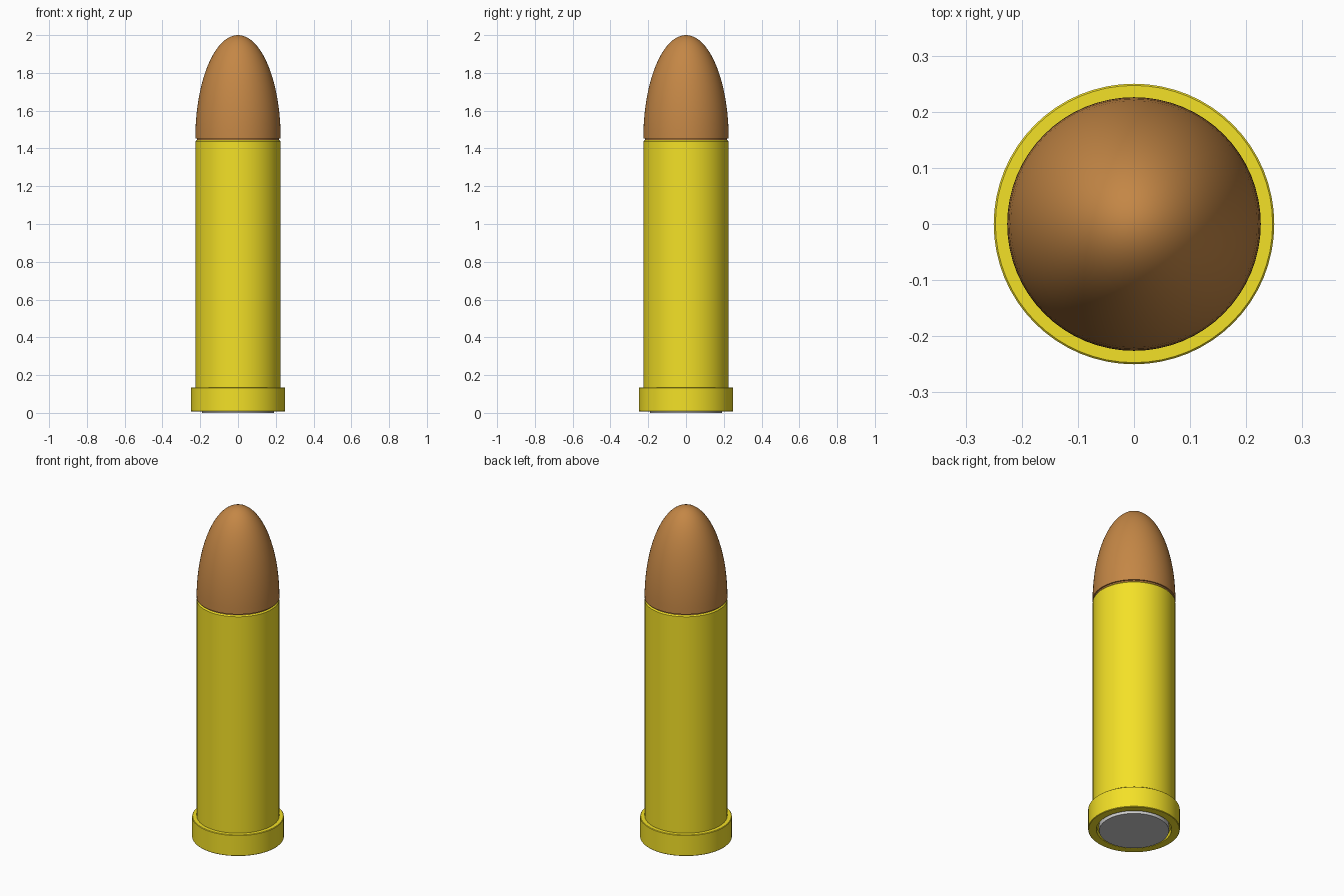
import bpy, bmesh, math

if "Cube" in bpy.data.objects:
    bpy.data.objects.remove(bpy.data.objects["Cube"])

SEGS = 64


def material(name, color):
    m = bpy.data.materials.new(name)
    m.diffuse_color = color
    m.use_nodes = True
    m.node_tree.nodes["Principled BSDF"].inputs["Base Color"].default_value = m.diffuse_color
    return m


def lathe(name, profile, mat=None):
    """Revolve an (r, z) profile around the z axis."""
    bm = bmesh.new()
    verts = [bm.verts.new((r, 0, z)) for r, z in profile]
    edges = [bm.edges.new(p) for p in zip(verts, verts[1:])]
    bmesh.ops.spin(bm, geom=verts + edges, cent=(0, 0, 0), axis=(0, 0, 1),
                   angle=math.tau, steps=SEGS, use_duplicate=False)
    bmesh.ops.remove_doubles(bm, verts=bm.verts, dist=1e-5)
    bmesh.ops.recalc_face_normals(bm, faces=bm.faces)
    mesh = bpy.data.meshes.new(name)
    bm.to_mesh(mesh)
    bm.free()
    ob = bpy.data.objects.new(name, mesh)
    bpy.context.collection.objects.link(ob)
    if mat:
        mesh.materials.append(mat)
    bpy.ops.object.select_all(action='DESELECT')
    ob.select_set(True)
    bpy.context.view_layer.objects.active = ob
    bpy.ops.object.shade_smooth_by_angle(angle=math.radians(30))
    return ob


brass = material("brass", (0.9, 0.75, 0.02, 1))
copper = material("copper", (0.55, 0.24, 0.06, 1))

# Case: recessed base, wide rim, straight wall, small lip at the mouth
lathe("case", [(0, 0.035), (0.205, 0.035), (0.205, 0.008), (0.247, 0.008),
               (0.25, 0.011), (0.25, 0.132), (0.247, 0.135), (0.225, 0.135),
               (0.225, 1.437), (0.218, 1.444), (0, 1.444)], brass)

# Rounded tip: elliptical nose over a flat underside
base, height, radius, n = 1.452, 0.548, 0.226, 20
nose = [(radius * math.cos(i / n * math.pi / 2),
         base + height * math.sin(i / n * math.pi / 2)) for i in range(n)]
lathe("tip", [(0, 1.44), (0.218, 1.44), (0.218, base)] + nose + [(0, 2.0)], copper)

# Base disc sitting in the recess
lathe("base_disc", [(0, 0), (0.19, 0), (0.19, 0.04), (0, 0.04)])
